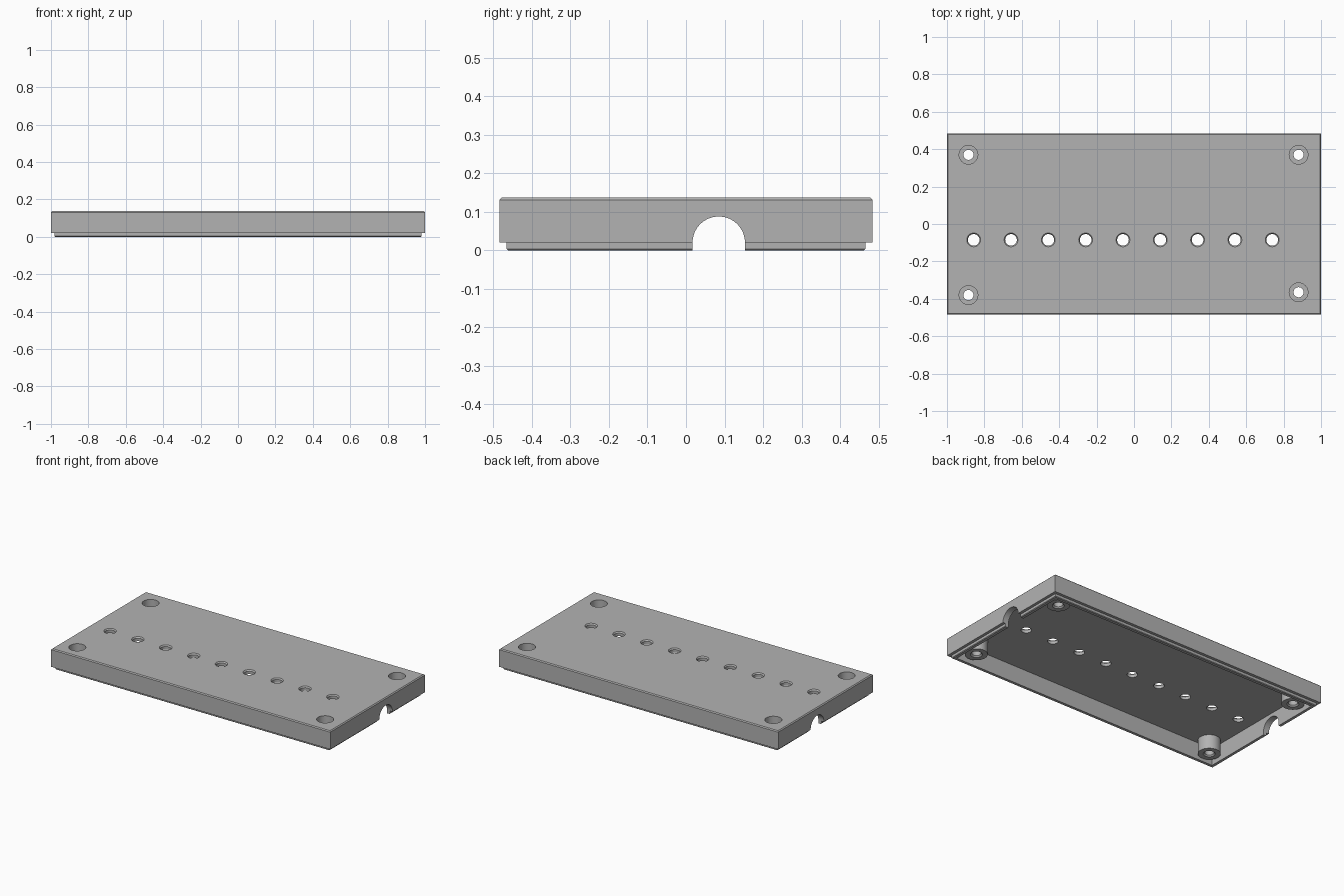
import bpy, math
from mathutils import Vector

old = bpy.data.objects.get("Cube")
if old:
    bpy.data.objects.remove(old, do_unlink=True)

grey = bpy.data.materials.new("plain grey")
grey.use_nodes = True
colour = (0.45, 0.45, 0.45, 1)
grey.diffuse_color = colour
grey.node_tree.nodes["Principled BSDF"].inputs["Base Color"].default_value = colour

TOP, RIM, CEILING = 0.137, 0.02, 0.11
HALF_X, HALF_Y = 1.0, 0.484


def finish(name):
    obj = bpy.context.object
    obj.name = name
    obj.data.materials.append(grey)
    return obj


def box(name, hx, hy, z0, z1, y=0, x=0):
    bpy.ops.mesh.primitive_cube_add(size=2, location=(x, y, (z0 + z1) / 2))
    obj = finish(name)
    obj.scale = (hx, hy, (z1 - z0) / 2)
    bpy.ops.object.transform_apply(location=True, rotation=False, scale=True)
    return obj


def cone(name, x, y, z0, z1, r0, r1=None, sides=40):
    bpy.ops.mesh.primitive_cone_add(vertices=sides, radius1=r0, radius2=r0 if r1 is None else r1,
                                    depth=z1 - z0, location=(x, y, (z0 + z1) / 2))
    return finish(name)


def combine(target, tool, operation):
    """Apply a boolean and drop the tool."""
    mod = target.modifiers.new(operation, "BOOLEAN")
    mod.operation, mod.object, mod.solver = operation, tool, "EXACT"
    bpy.context.view_layer.objects.active = target
    bpy.ops.object.modifier_apply(modifier=mod.name)
    bpy.data.objects.remove(tool, do_unlink=True)


def taper_edge(obj, top, inset):
    """Chamfer the rim of the top or bottom face."""
    import bmesh
    bm = bmesh.new()
    bm.from_mesh(obj.data)
    sign = 1 if top else -1
    face = max(bm.faces, key=lambda f: f.calc_center_median().z * sign)
    bmesh.ops.bevel(bm, geom=list(face.edges), offset=inset, segments=1, affect="EDGES")
    bm.to_mesh(obj.data)
    bm.free()


# Outer shell with a stepped locating lip underneath
lid = box("enclosure_lid", HALF_X, HALF_Y, RIM, TOP)
taper_edge(lid, True, 0.006)
lip = box("lip", HALF_X - 0.018, HALF_Y - 0.018, 0, 0.06)
taper_edge(lip, False, 0.004)
combine(lid, lip, "UNION")
combine(lid, box("cavity", HALF_X - 0.04, HALF_Y - 0.04, -0.1, CEILING), "DIFFERENCE")

# Corner screw bosses with a counterbore above and a chamfered hole below
for x, y in ((-0.885, 0.37), (0.88, 0.37), (-0.885, -0.38), (0.88, -0.365)):
    combine(lid, cone("boss", x, y, RIM, CEILING + 0.01, 0.066), "UNION")
    combine(lid, cone("counterbore", x, y, 0.06, 0.2, 0.05), "DIFFERENCE")
    combine(lid, cone("screw_hole", x, y, -0.1, 0.2, 0.027), "DIFFERENCE")
    combine(lid, cone("hole_chamfer", x, y, RIM - 0.01, RIM + 0.01, 0.045, 0.025), "DIFFERENCE")

# Row of nine panel holes, chamfered on top
for i in range(9):
    x, y = -0.857 + 0.1995 * i, -0.085
    combine(lid, cone("panel_hole", x, y, 0.05, 0.2, 0.031), "DIFFERENCE")
    combine(lid, cone("panel_chamfer", x, y, TOP - 0.008, TOP + 0.004, 0.031, 0.04), "DIFFERENCE")

# Arched cable slot through each end wall
for x in (-1, 1):
    slot = cone("cable_arch", 0, 0, -0.1, 0.1, 0.068, sides=64)
    slot.rotation_euler.y = math.pi / 2
    slot.location = Vector((x, 0.085, RIM))
    combine(lid, slot, "DIFFERENCE")
    combine(lid, box("cable_slot", 0.1, 0.068, -0.1, RIM + 0.001, 0.085, x), "DIFFERENCE")

bpy.ops.object.select_all(action="DESELECT")
lid.select_set(True)
bpy.context.view_layer.objects.active = lid
bpy.ops.object.shade_smooth_by_angle(angle=math.radians(30))
